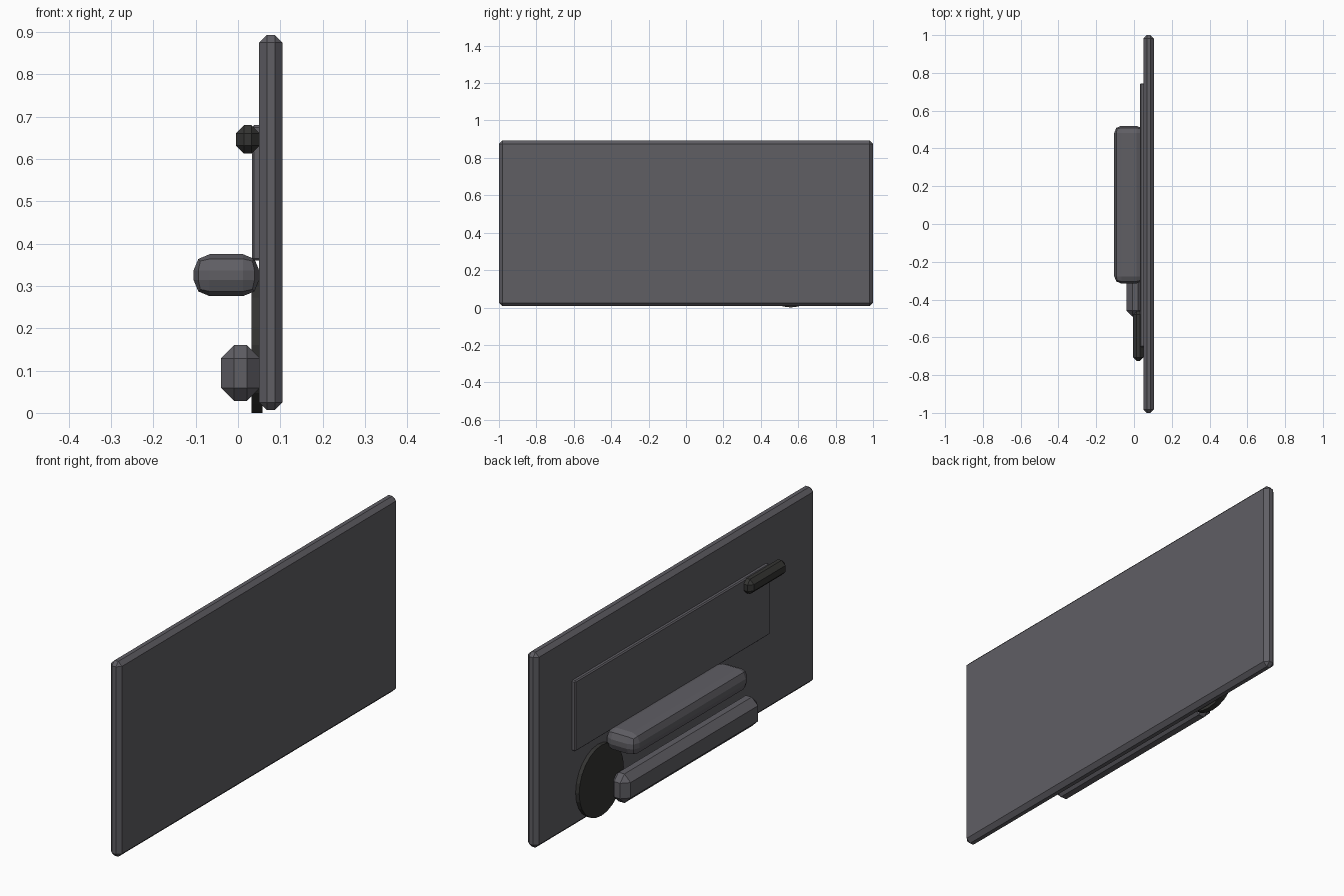
import bpy
import bmesh
import math
from mathutils import Matrix, Vector

cube = bpy.data.objects.get("Cube")
if cube:
    bpy.data.objects.remove(cube, do_unlink=True)


def material(name, rgb):
    mat = bpy.data.materials.new(name)
    mat.use_nodes = True
    color = (*rgb, 1.0)
    mat.diffuse_color = color
    mat.node_tree.nodes["Principled BSDF"].inputs["Base Color"].default_value = color
    return mat


grey = material("slate grey", (0.115, 0.112, 0.127))
black = material("soft black", (0.034, 0.034, 0.032))


def finish(name, bm, mat):
    mesh = bpy.data.meshes.new(name)
    bm.to_mesh(mesh)
    bm.free()
    mesh.materials.append(mat)
    obj = bpy.data.objects.new(name, mesh)
    bpy.context.collection.objects.link(obj)
    return obj


def beveled_box(name, xs, ys, zs, mat, width, segments=1):
    """Box given by its extents on each axis, with chamfered or rounded edges."""
    bm = bmesh.new()
    spans = (xs, ys, zs)
    centre = Vector([(a + b) / 2 for a, b in spans])
    size = Vector([b - a for a, b in spans])
    bmesh.ops.create_cube(bm, size=1, matrix=Matrix.Translation(centre) @ Matrix.Diagonal(size).to_4x4())
    bmesh.ops.bevel(bm, geom=bm.edges[:], offset=width, offset_type='OFFSET',
                    segments=segments, profile=0.5, affect='EDGES')
    return finish(name, bm, mat)


# Main slab and the thin raised plate on its detailed side
beveled_box("main_panel", (0.05, 0.105), (-1, 1), (0.007, 0.893), grey, 0.018)
beveled_box("raised_plate", (0.033, 0.056), (-0.65, 0.745), (0.36, 0.68), grey, 0.005)

# Rounded armrest, pocket bar below it, and the small dark handle
beveled_box("armrest", (-0.105, 0.05), (-0.315, 0.52), (0.276, 0.375), grey, 0.038, 2)
beveled_box("pocket_bar", (-0.04, 0.052), (-0.49, 0.485), (0.028, 0.16), grey, 0.031)
beveled_box("handle", (-0.005, 0.051), (-0.725, -0.46), (0.613, 0.68), black, 0.019)

# Flat round speaker set against the slab
bm = bmesh.new()
placement = Matrix.Translation((0.045, 0.56, 0.16)) @ Matrix.Rotation(math.pi / 2, 4, 'Y')
bmesh.ops.create_cone(bm, cap_ends=True, segments=24, radius1=0.16, radius2=0.16,
                      depth=0.026, matrix=placement)
finish("speaker_disc", bm, black)
